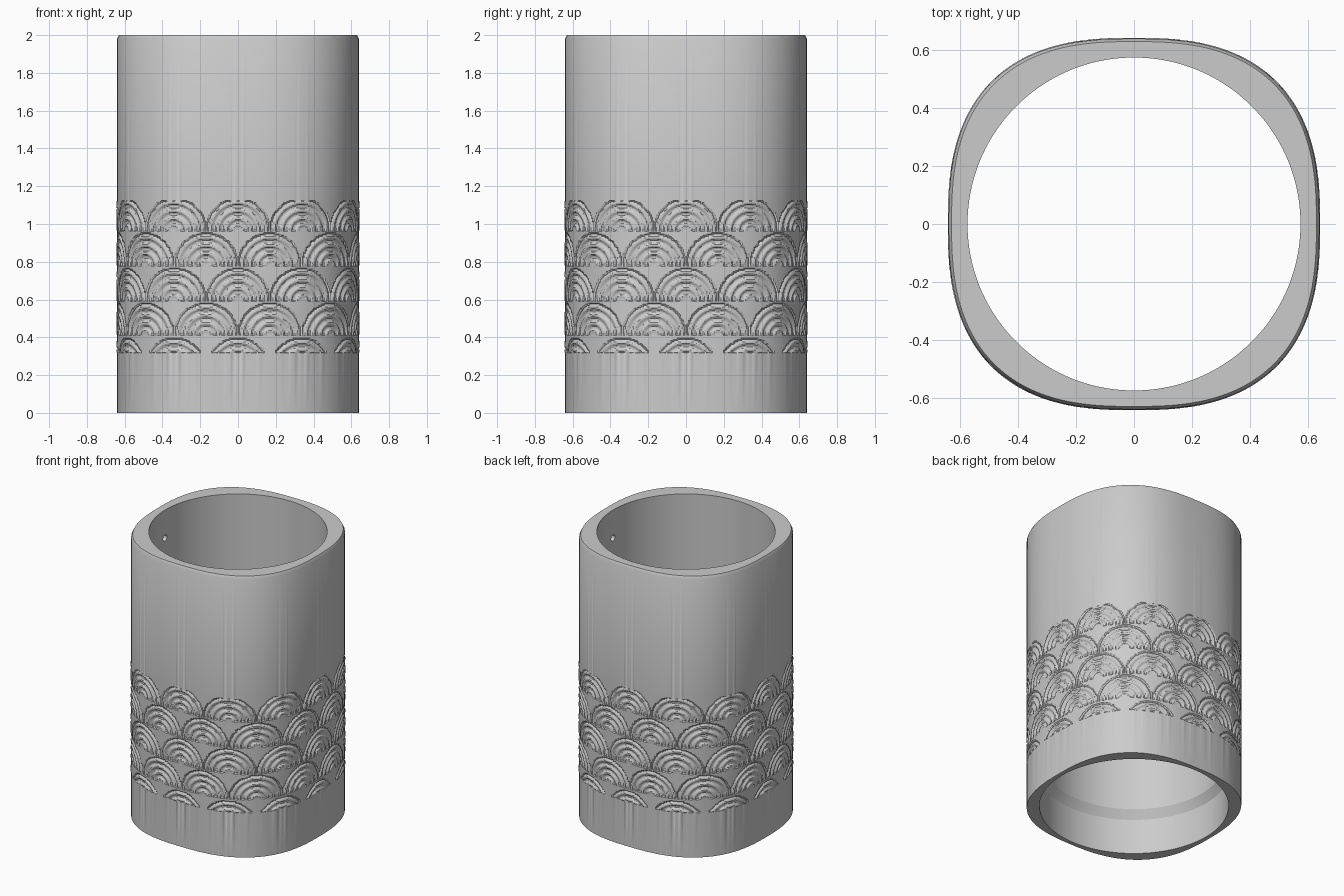
import bpy
import bmesh
from math import sin, cos, pi, floor, hypot

cube = bpy.data.objects.get("Cube")
if cube:
    bpy.data.objects.remove(cube)

COLUMNS = 576
HEIGHT = 2.0
HALF_WIDTH = 0.64
BORE, WIDE_BORE = 0.575, 0.61
BAND_LOW, BAND_HIGH, BAND_ROWS = 0.32, 1.12, 116
FAN_PITCH, FAN_RADIUS = pi / 6, 0.17
ROW_BASE, ROW_STEP = 0.225, 0.185

grey = bpy.data.materials.new("plain_grey")
grey.use_nodes = True
grey.diffuse_color = (0.6, 0.6, 0.6, 1)
grey.node_tree.nodes["Principled BSDF"].inputs["Base Color"].default_value = (0.6, 0.6, 0.6, 1)


def squircle(angle):
    """Radius of the rounded-square outline."""
    p = 2.6
    return HALF_WIDTH / (abs(cos(angle)) ** p + abs(sin(angle)) ** p) ** (1 / p)


def relief(angle, z):
    """Concentric ridges of the staggered fans."""
    row = floor((z - ROW_BASE) / ROW_STEP)
    across = angle / FAN_PITCH + 0.5 * (row % 2)
    across = (across - round(across)) * FAN_PITCH * 0.65
    distance = hypot(across, z - ROW_BASE - row * ROW_STEP)
    if distance > FAN_RADIUS or distance < 0.02:
        return 0.0
    wave = cos(2 * pi * (FAN_RADIUS - distance) / 0.042 + pi)
    return -0.002 + 0.005 * max(-1, min(1, 1.8 * wave))


def outer(z, inset=0.0):
    return z, lambda a: squircle(a) - inset


def carved(z):
    return z, lambda a: squircle(a) + relief(a, z)


def bore(z, radius):
    return z, lambda a: radius


# Closed wall profile: outside going up, then bore going down
band = [BAND_LOW + (BAND_HIGH - BAND_LOW) * i / BAND_ROWS for i in range(BAND_ROWS + 1)]
rings = [outer(0), outer(BAND_LOW - 0.004)]
rings += [carved(z) for z in band]
rings += [outer(BAND_HIGH + 0.004), outer(HEIGHT - 0.02), outer(HEIGHT, 0.01)]
rings += [bore(HEIGHT, BORE), bore(0.31, BORE), bore(0.25, WIDE_BORE), bore(0, WIDE_BORE)]

bm = bmesh.new()
loops = []
for z, radius in rings:
    loop = []
    for i in range(COLUMNS):
        a = 2 * pi * i / COLUMNS
        r = radius(a)
        loop.append(bm.verts.new((r * cos(a), r * sin(a), z)))
    loops.append(loop)
for k, low in enumerate(loops):
    high = loops[(k + 1) % len(loops)]
    for i in range(COLUMNS):
        j = (i + 1) % COLUMNS
        bm.faces.new((low[i], low[j], high[j], high[i]))
mesh = bpy.data.meshes.new("sleeve")
bm.to_mesh(mesh)
bm.free()
mesh.materials.append(grey)
sleeve = bpy.data.objects.new("sleeve", mesh)
bpy.context.collection.objects.link(sleeve)

# Blind pin holes on both sides of the bore
for side, name in ((1, "left_pin_cutter"), (-1, "right_pin_cutter")):
    bpy.ops.mesh.primitive_cylinder_add(vertices=24, radius=0.022, depth=0.08,
                                        location=(side * 0.575, 0, 1.8), rotation=(0, pi / 2, 0))
    cutter = bpy.context.object
    cutter.name = name
    cutter.data.materials.append(grey)
    cutter.hide_render = True
    cutter.hide_set(True)
    cut = sleeve.modifiers.new(name, "BOOLEAN")
    cut.operation = "DIFFERENCE"
    cut.solver = "EXACT"
    cut.object = cutter

bpy.ops.object.select_all(action="DESELECT")
bpy.context.view_layer.objects.active = sleeve
sleeve.select_set(True)
bpy.ops.object.shade_smooth_by_angle(angle=pi / 6)
